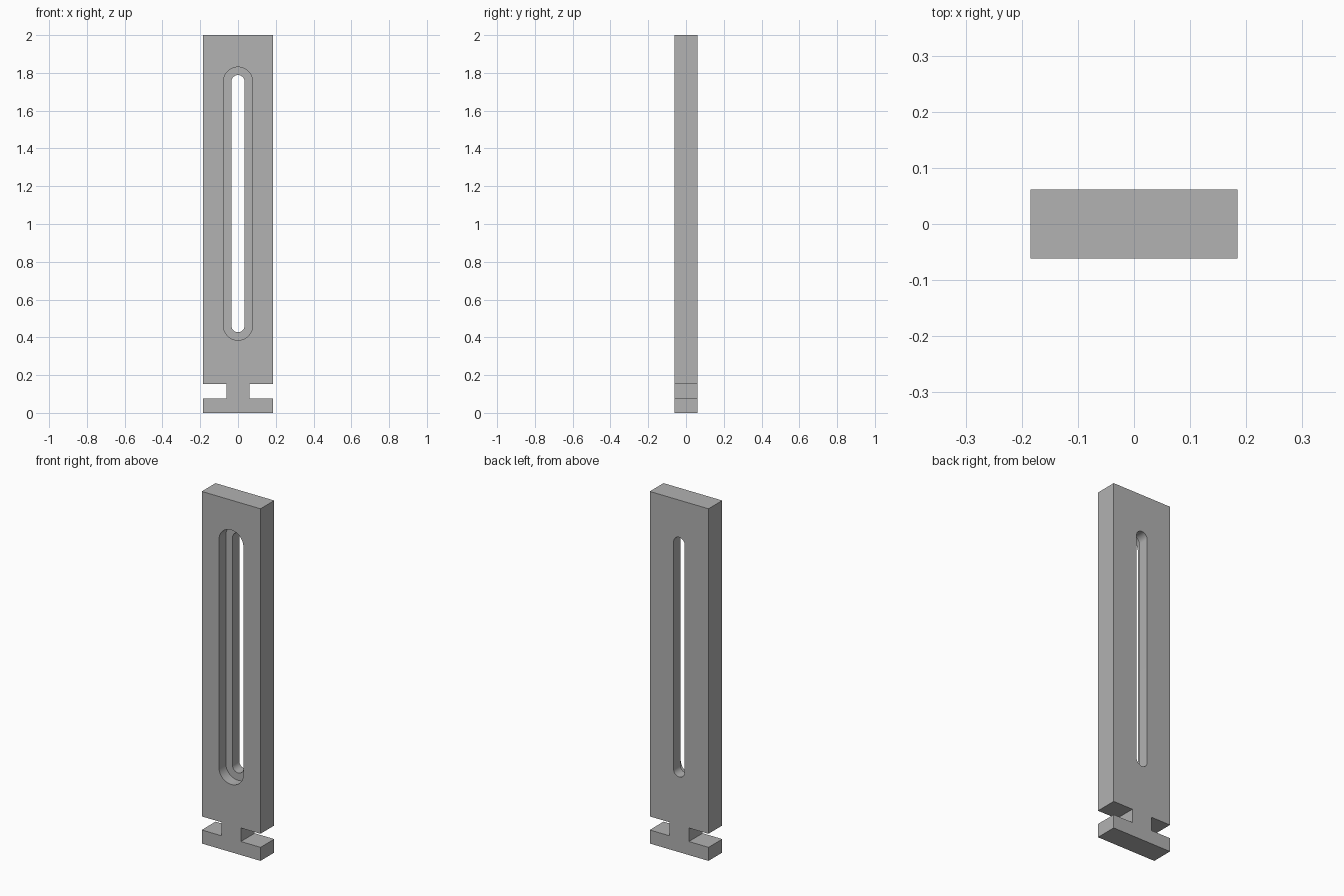
import bpy, bmesh, math

if "Cube" in bpy.data.objects:
    bpy.data.objects.remove(bpy.data.objects["Cube"], do_unlink=True)

U = 2 / 130                # one design unit; the bar is 130 units tall
HALF_W, HALF_T, HEIGHT = 12, 4, 130

grey = bpy.data.materials.new("plain grey")
grey.use_nodes = True
colour = (0.445, 0.445, 0.445, 1)
grey.diffuse_color = colour
grey.node_tree.nodes["Principled BSDF"].inputs["Base Color"].default_value = colour


def extrude_profile(name, points, y0, y1):
    """Solid from an (x, z) outline, running from y0 to y1."""
    bm = bmesh.new()
    face = bm.faces.new([bm.verts.new((x * U, y0 * U, z * U)) for x, z in points])
    new = bmesh.ops.extrude_face_region(bm, geom=[face])["geom"]
    moved = [v for v in new if isinstance(v, bmesh.types.BMVert)]
    bmesh.ops.translate(bm, verts=moved, vec=(0, (y1 - y0) * U, 0))
    bmesh.ops.recalc_face_normals(bm, faces=bm.faces)
    mesh = bpy.data.meshes.new(name)
    bm.to_mesh(mesh)
    bm.free()
    mesh.materials.append(grey)
    obj = bpy.data.objects.new(name, mesh)
    bpy.context.collection.objects.link(obj)
    return obj


def slot_outline(radius, low=30, high=114, steps=24):
    """Rounded slot: a half circle above and one below."""
    points = []
    for centre, start in ((high, 0), (low, math.pi)):
        for i in range(steps + 1):
            a = start + math.pi * i / steps
            points.append((radius * math.cos(a), centre + radius * math.sin(a)))
    return points


# Bar with a T-shaped foot: right half of the outline, then its mirror
half = [(HALF_W, 0), (HALF_W, 5), (4, 5), (4, 10), (HALF_W, 10), (HALF_W, HEIGHT)]
outline = half + [(-x, z) for x, z in reversed(half)]
bar = extrude_profile("slotted_bar", outline, -HALF_T, HALF_T)

# Wide recess in the front half, narrow slot all the way through
cutters = [
    extrude_profile("recess_cutter", slot_outline(5), -HALF_T - 2, 0),
    extrude_profile("slot_cutter", slot_outline(2.25), -HALF_T - 3, HALF_T + 2),
]
bpy.context.view_layer.objects.active = bar
for cutter in cutters:
    cutter.hide_render = True
    mod = bar.modifiers.new(cutter.name, "BOOLEAN")
    mod.operation = "DIFFERENCE"
    mod.solver = "EXACT"
    mod.object = cutter
    bpy.ops.object.modifier_apply(modifier=mod.name)
    bpy.data.objects.remove(cutter, do_unlink=True)

# Smooth the rounded slot ends, keep the edges sharp
bpy.ops.object.select_all(action="DESELECT")
bar.select_set(True)
bpy.ops.object.shade_smooth_by_angle(angle=math.radians(30))
